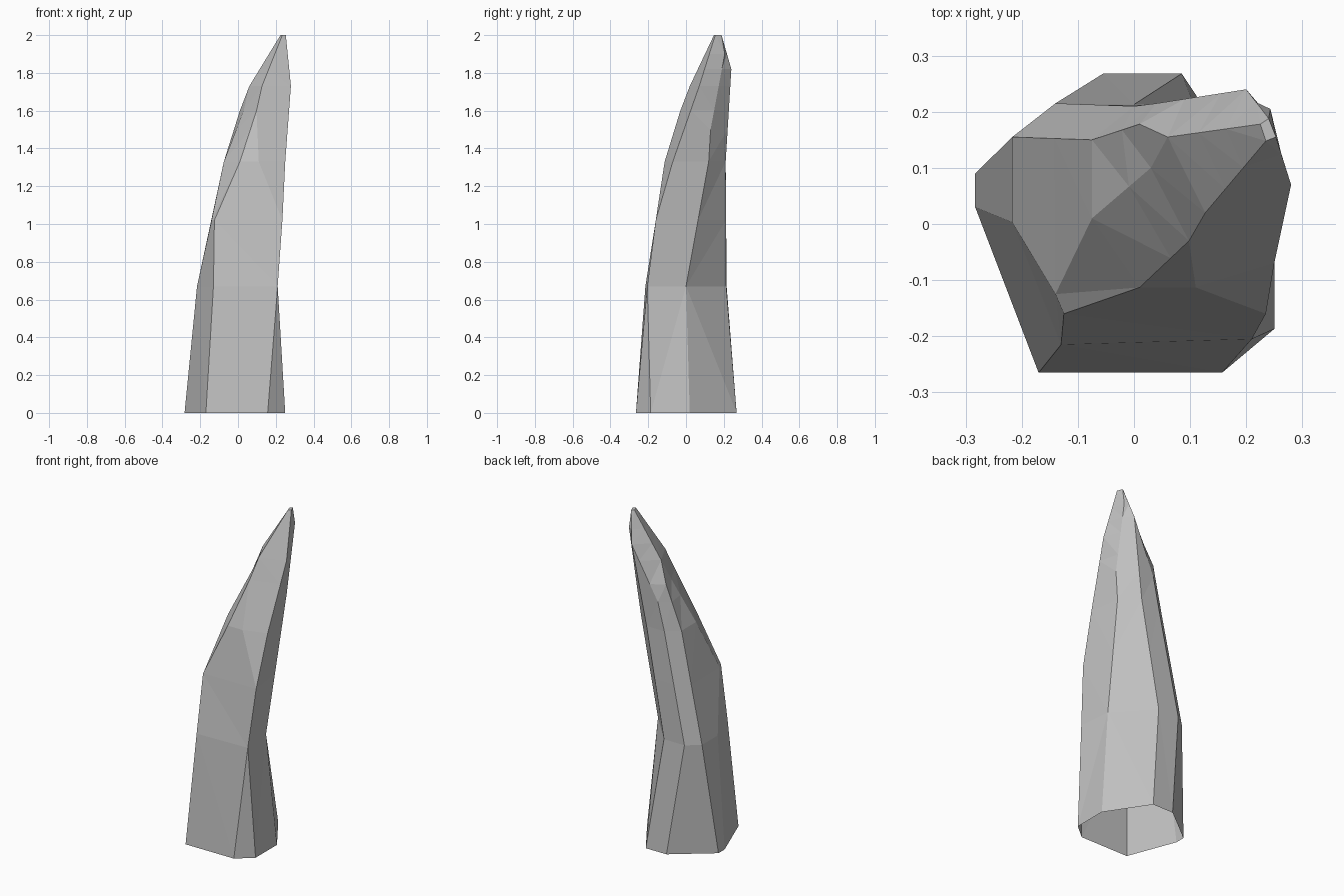
import bpy
import bmesh

# Remove the default cube only
default_cube = bpy.data.objects.get("Cube")
if default_cube:
    bpy.data.objects.remove(default_cube, do_unlink=True)

# Named heights at which the ridges bend
BASE, WAIST, SHOULDER, MIDDLE = 0.0, 0.67, 1.02, 1.33
UPPER, NECK, CROWN, HOOK, PEAK, TIP = 1.5, 1.6, 1.73, 1.82, 1.9, 2.0
LEVELS = [BASE, WAIST, SHOULDER, MIDDLE, UPPER, NECK, CROWN, HOOK, PEAK, TIP]

# Corners shared by two ridges that run together
front_waist, front_shoulder = (.21, -.205), (.235, -.16)
front_neck, front_crown, front_tip = (.098, -.03), (.127, .02), (.235, .148)
left_crown, left_tip = (.06, .155), (.225, .178)
back_hook, back_tip = (.2, .24), (.24, .188)

# Each ridge runs from the ground to the tip: height -> (x, y)
front_left = {BASE: (-.17, -.265), WAIST: (-.13, -.215), SHOULDER: (-.125, -.16),
              MIDDLE: (.01, -.113), NECK: front_neck, CROWN: front_crown,
              TIP: front_tip}
front_middle = {BASE: (.157, -.265), WAIST: front_waist, SHOULDER: front_shoulder,
                MIDDLE: (.11, -.113), NECK: front_neck, CROWN: front_crown,
                TIP: front_tip}
front_right = {BASE: (.25, -.187), WAIST: front_waist, SHOULDER: front_shoulder,
               MIDDLE: (.25, -.07), CROWN: (.28, .07), TIP: (.253, .155)}
right_back = {BASE: (.25, .02), WAIST: (.19, 0), MIDDLE: (.22, .12),
              UPPER: (.24, .13), PEAK: (.243, .205), TIP: back_tip}
back_right = {BASE: (.085, .268), WAIST: (0, .213), MIDDLE: (.12, .21),
              HOOK: back_hook, TIP: back_tip}
back_left = {BASE: (-.055, .268), WAIST: (-.14, .215), MIDDLE: (0, .21),
             UPPER: (.04, .215), HOOK: back_hook, TIP: back_tip}
left_back = {BASE: (-.283, .09), WAIST: (-.217, .155), MIDDLE: (-.075, .15),
             NECK: (.01, .178), CROWN: left_crown, TIP: left_tip}
left_front = {BASE: (-.283, .03), WAIST: (-.217, .003), SHOULDER: (-.14, -.125),
              MIDDLE: (-.075, .01), NECK: (.03, .1), CROWN: left_crown,
              TIP: left_tip}

# Counterclockwise around the spike
RIDGES = [front_left, front_middle, front_right, right_back,
          back_right, back_left, left_back, left_front]


def ridge_point(ridge, z):
    """Point on a ridge at height z, straight between its bends."""
    low = max(h for h in ridge if h <= z)
    high = min(h for h in ridge if h >= z)
    t = (z - low) / (high - low) if high > low else 0
    (x0, y0), (x1, y1) = ridge[low], ridge[high]
    return (x0 + (x1 - x0) * t, y0 + (y1 - y0) * t, z)


def make_material(name, colour):
    material = bpy.data.materials.new(name)
    material.use_nodes = True
    material.diffuse_color = colour
    shader = next(n for n in material.node_tree.nodes if n.type == "BSDF_PRINCIPLED")
    shader.inputs["Base Color"].default_value = colour
    shader.inputs["Roughness"].default_value = 0.9
    return material


# Skin the ridges into a faceted spike, open underneath and capped at the tip
bm = bmesh.new()
rings = [[bm.verts.new(ridge_point(ridge, z)) for ridge in RIDGES] for z in LEVELS]
count = len(RIDGES)
for lower, upper in zip(rings, rings[1:]):
    for i in range(count):
        j = (i + 1) % count
        bm.faces.new((lower[i], lower[j], upper[j], upper[i]))
bm.faces.new(rings[-1])

# Weld the places where ridges join, then fix the facets
bmesh.ops.remove_doubles(bm, verts=bm.verts[:], dist=0.0005)
bmesh.ops.dissolve_degenerate(bm, edges=bm.edges[:], dist=0.0005)
bmesh.ops.triangulate(bm, faces=bm.faces[:], quad_method="BEAUTY")

mesh = bpy.data.meshes.new("rock_spike")
bm.to_mesh(mesh)
bm.free()
mesh.materials.append(make_material("stone_grey", (0.53, 0.53, 0.53, 1.0)))
spike = bpy.data.objects.new("rock_spike", mesh)
bpy.context.collection.objects.link(spike)
